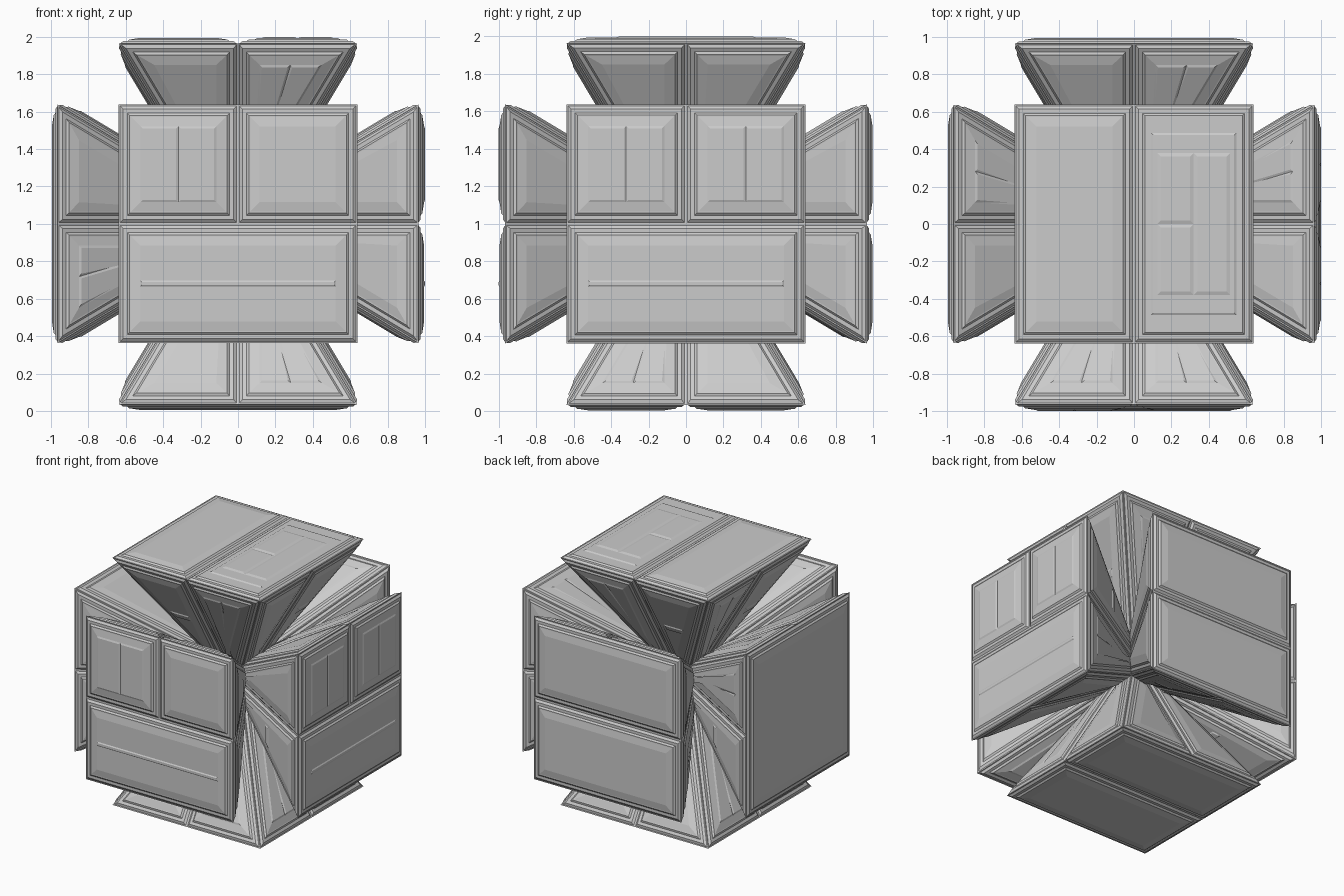
import bpy, bmesh, random
from mathutils import Vector as V

if "Cube" in bpy.data.objects:
    bpy.data.objects.remove(bpy.data.objects["Cube"])

random.seed(4)
OUT, DIST, CORE = 0.638, 0.965, 0.15   # arm half width, arm face distance, core half size
CENTRE = V((0, 0, 1))
X, Y, Z = V((1, 0, 0)), V((0, 1, 0)), V((0, 0, 1))


def normal(q):
    return (q[2] - q[0]).cross(q[3] - q[1]).normalized()


def inset(q, d, h=0.0):
    """Shrink a quad by d on every edge and lift it by h."""
    n, out = normal(q), []
    for i in range(4):
        a = n.cross((q[i] - q[i - 1]).normalized())
        b = n.cross((q[(i + 1) % 4] - q[i]).normalized())
        out.append(q[i] + (a + b) * (d / (1 + a.dot(b))) + n * h)
    return out


def sub(q, u0, v0, u1, v1):
    """Part of a quad in unit coordinates."""
    def at(u, v):
        return q[0].lerp(q[1], u).lerp(q[3].lerp(q[2], u), v)
    return [at(u0, v0), at(u1, v0), at(u1, v1), at(u0, v1)]


def loft(bm, a, b, cap=True):
    va, vb = [[bm.verts.new(p) for p in r] for r in (a, b)]
    for i in range(4):
        j = (i + 1) % 4
        bm.faces.new((va[i], va[j], vb[j], vb[i]))
    if cap:
        bm.faces.new(vb)


def plate(bm, q, margin, bevel, h):
    base, top = inset(q, margin), inset(q, margin + bevel, h)
    loft(bm, base, top)
    return top


def panel(bm, q, detail=None):
    """Stepped armour panel with optional divided centre."""
    q = plate(bm, q, 0.008, 0.016, 0.012)
    q = plate(bm, q, 0.022, 0.012, 0.010)
    if detail == "inner":
        q = plate(bm, sub(q, 0.04, 0.07, 0.96, 0.93), 0.012, 0.012, 0.006)
        plate(bm, sub(q, 0.05, 0.1, 0.5, 0.5), 0.0, 0.02, 0.006)
        plate(bm, sub(q, 0.05, 0.5, 0.5, 0.9), 0.0, 0.02, 0.006)
        plate(bm, sub(q, 0.5, 0.1, 0.95, 0.9), 0.0, 0.02, 0.006)
        return
    q = plate(bm, q, 0.008, 0.05, 0.008)
    if detail == "h":
        plate(bm, sub(q, 0, 0.46, 1, 0.54), 0.0, 0.008, 0.005)
    if detail == "v":
        plate(bm, sub(q, 0, 0, 0.5, 1), 0.0, 0.012, 0.005)
        plate(bm, sub(q, 0.5, 0, 1, 1), 0.0, 0.012, 0.005)


def arm(name, n, u, v, layout):
    """Flared block growing out of the core, panelled on all five sides."""
    bm = bmesh.new()
    signs = ((-1, -1), (1, -1), (1, 1), (-1, 1))
    inner = [CENTRE + n * CORE + (u * a + v * b) * CORE for a, b in signs]
    outer = [CENTRE + n * DIST + (u * a + v * b) * OUT for a, b in signs]
    loft(bm, inner, outer)
    for u0, v0, u1, v1, detail in layout:
        panel(bm, sub(outer, u0, v0, u1, v1), detail)
    for i in range(4):
        j = (i + 1) % 4
        side = [inner[i], inner[j], outer[j], outer[i]]
        for k in (0, 0.5):
            panel(bm, sub(side, k, 0, k + 0.5, 1), random.choice((None, "v", "h")))
    mesh = bpy.data.meshes.new(name)
    bm.to_mesh(mesh)
    bm.free()
    bpy.context.collection.objects.link(bpy.data.objects.new(name, mesh))


# Six arms, each with its own face layout
wide_low = (0, 0, 1, 0.5)
wide_high = (0, 0.5, 1, 1)
arm("front_arm", -Y, X, Z, [(*wide_low, "h"), (0, .5, .5, 1, "v"), (.5, .5, 1, 1, None)])
arm("right_arm", X, Y, Z, [(*wide_low, "h"), (0, .5, .5, 1, "v"), (.5, .5, 1, 1, "v")])
arm("back_arm", Y, -X, Z, [(*wide_low, None), (*wide_high, None)])
arm("left_arm", -X, -Y, Z, [(0, 0, 1, 1, None)])
arm("top_arm", Z, X, Y, [(0, 0, .5, 1, None), (.5, 0, 1, 1, "inner")])
arm("bottom_arm", -Z, X, -Y, [(*wide_low, None), (*wide_high, None)])

# Core block joining the arms
bpy.ops.mesh.primitive_cube_add(size=2 * CORE, location=CENTRE)
bpy.context.object.name = "core"
